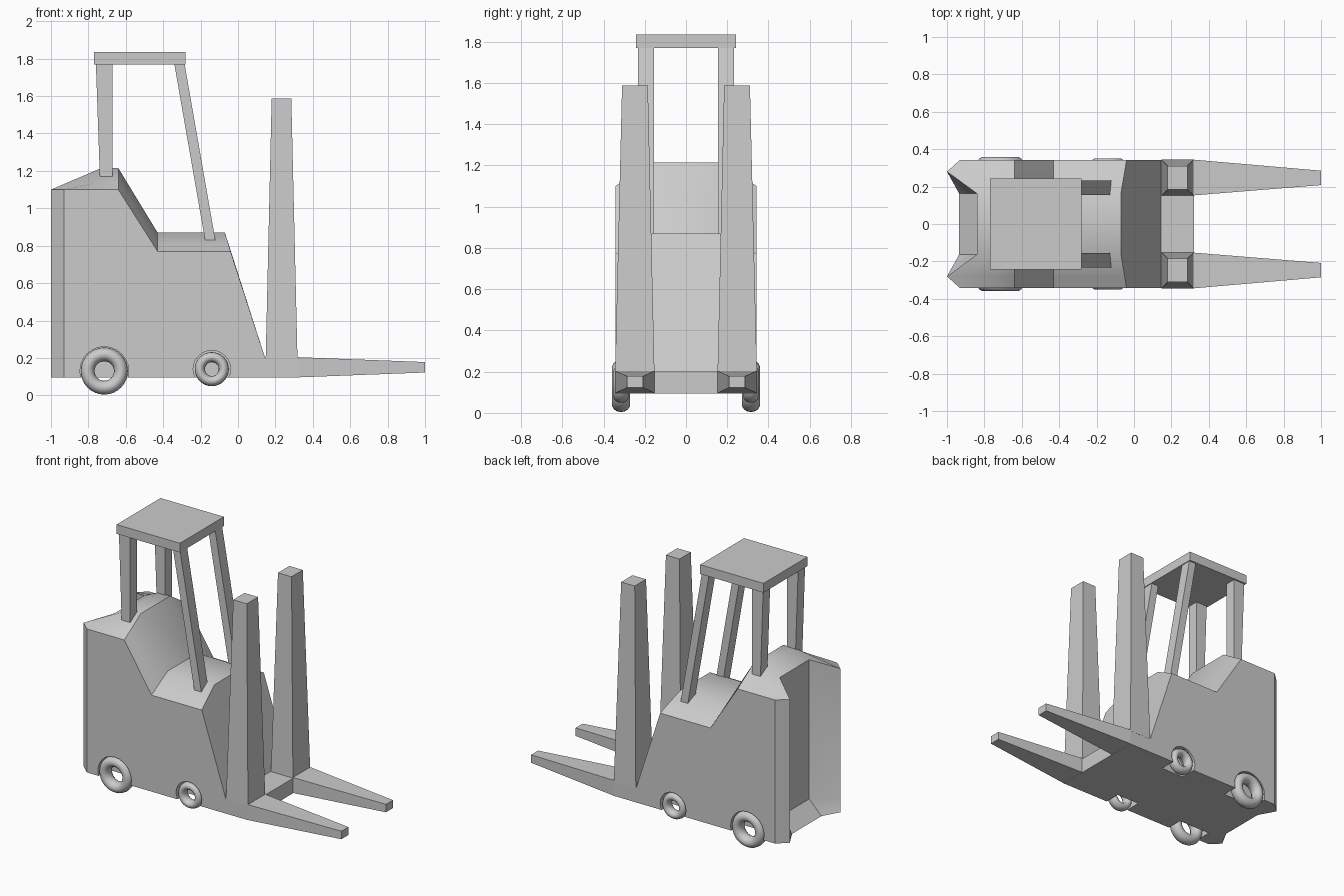
import bpy, bmesh, math

if "Cube" in bpy.data.objects:
    bpy.data.objects.remove(bpy.data.objects["Cube"])


def finish(name, bm, smooth=None):
    bmesh.ops.recalc_face_normals(bm, faces=bm.faces)
    me = bpy.data.meshes.new(name)
    bm.to_mesh(me)
    bm.free()
    ob = bpy.data.objects.new(name, me)
    bpy.context.collection.objects.link(ob)
    if smooth:
        shade(ob, smooth)
    return ob


def shade(ob, angle):
    bpy.ops.object.select_all(action='DESELECT')
    ob.select_set(True)
    bpy.context.view_layer.objects.active = ob
    bpy.ops.object.shade_smooth_by_angle(angle=math.radians(angle))


def loft(name, rings):
    """Skin a list of equal-length 3D loops and cap both ends."""
    bm = bmesh.new()
    loops = [[bm.verts.new(p) for p in ring] for ring in rings]
    n = len(loops[0])
    for a, b in zip(loops, loops[1:]):
        for i in range(n):
            j = (i + 1) % n
            bm.faces.new((a[i], a[j], b[j], b[i]))
    bm.faces.new(loops[0])
    bm.faces.new(loops[-1])
    return finish(name, bm)


def rect_z(x0, x1, y0, y1, z):
    return [(x0, y0, z), (x1, y0, z), (x1, y1, z), (x0, y1, z)]


def rect_x(x, y0, y1, z0, z1):
    return [(x, y0, z0), (x, y1, z0), (x, y1, z1), (x, y0, z1)]


def tyre(name, x, y, z, major, minor, squash):
    bm = bmesh.new()
    nu, nv = 32, 14
    g = []
    for i in range(nu):
        a = 2 * math.pi * i / nu
        row = []
        for k in range(nv):
            b = 2 * math.pi * k / nv
            r = major + minor * math.cos(b)
            row.append(bm.verts.new((x + r * math.cos(a), y + squash * minor * math.sin(b),
                                     z + r * math.sin(a))))
        g.append(row)
    for i in range(nu):
        for k in range(nv):
            i2, k2 = (i + 1) % nu, (k + 1) % nv
            bm.faces.new((g[i][k], g[i2][k], g[i2][k2], g[i][k2]))
    return finish(name, bm, 60)


# Body: side profiles lofted across the width, recessed at the back
front = [(.145, .2), (.32, .2), (.32, .095)]
outer = [(-.93, .095), (-.93, .19), (-.93, 1.1), (-.75, 1.1), (-.64, 1.1),
         (-.43, .77), (-.04, .77)] + front
middle = [(-1, .095), (-1, .19), (-1, 1.1), (-.74, 1.14), (-.64, 1.14),
          (-.43, .805), (-.05, .805)] + front
inner = [(-.935, .095), (-.84, .19), (-.84, 1.165), (-.73, 1.215), (-.64, 1.215),
         (-.43, .87), (-.07, .87)] + front
stations = [(-.343, outer), (-.28, middle), (-.163, inner),
            (.163, inner), (.28, middle), (.343, outer)]
body = loft("body", [[(x, y, z) for x, z in prof] for y, prof in stations])

# Wheels and the arches they sit in
wheels = [("rear", -.715, .315, .13, .089, .037, 1.2, .13),
          ("front", -.14, .315, .14, .064, .027, 1.35, .1)]
for label, x, y, z, major, minor, squash, arch in wheels:
    for side, s in (("right", -1), ("left", 1)):
        tyre(f"{label}_{side}_tyre", x, s * y, z, major, minor, squash)
        ring = [(x + arch * math.cos(t * math.pi / 12), z + arch * math.sin(t * math.pi / 12))
                for t in range(24)]
        cutter = loft("arch_cutter", [[(px, s * d, pz) for px, pz in ring] for d in (.23, .5)])
        cutter.hide_render = True
        mod = body.modifiers.new("arch", 'BOOLEAN')
        mod.operation = 'DIFFERENCE'
        mod.solver = 'EXACT'
        mod.object = cutter
        bpy.context.view_layer.objects.active = body
        bpy.ops.object.modifier_apply(modifier=mod.name)
        bpy.data.objects.remove(cutter)
shade(body, 35)

# Masts, forks and cab posts on both sides
for side, s in (("right", -1), ("left", 1)):
    def sz(x0, x1, y0, y1, z):
        return rect_z(x0, x1, s * y0, s * y1, z)
    loft(f"{side}_mast", [sz(.148, .318, .153, .344, .195), sz(.18, .285, .185, .31, 1.588)])
    loft(f"{side}_fork", [rect_x(.318, s * .153, s * .344, .096, .204),
                          rect_x(1, s * .208, s * .285, .122, .178)])
    loft(f"{side}_rear_post", [sz(-.737, -.672, .155, .232, 1.12), sz(-.76, -.672, .155, .232, 1.78)])
    loft(f"{side}_front_post", [sz(-.171, -.116, .155, .232, .8), sz(-.342, -.287, .155, .232, 1.78)])

# Roof panel
loft("roof", [rect_z(-.77, -.28, -.243, .243, 1.77), rect_z(-.77, -.28, -.243, .243, 1.835)])
